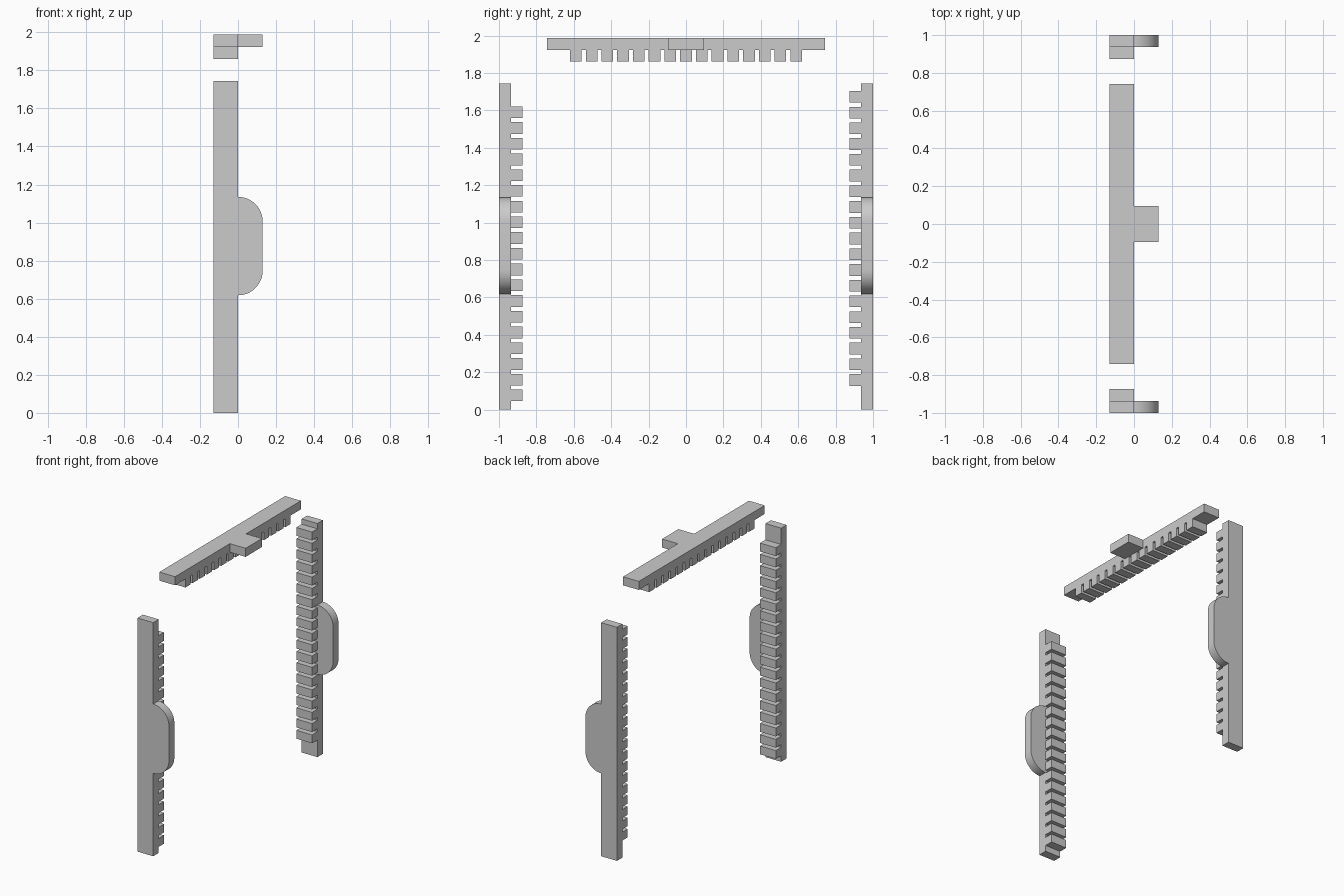
import bpy, bmesh, math

if "Cube" in bpy.data.objects:
    bpy.data.objects.remove(bpy.data.objects["Cube"])

W = 0.13                       # strip depth along x
PITCH, TOOTH = 0.0841, 0.0625  # tooth spacing and tooth length


def make(name, bm, smooth=False):
    bmesh.ops.recalc_face_normals(bm, faces=bm.faces)
    me = bpy.data.meshes.new(name)
    bm.to_mesh(me)
    bm.free()
    ob = bpy.data.objects.new(name, me)
    bpy.context.collection.objects.link(ob)
    if smooth:
        bpy.context.view_layer.objects.active = ob
        ob.select_set(True)
        bpy.ops.object.shade_smooth_by_angle(angle=math.radians(30))
        ob.select_set(False)
    return ob


def prism(name, points, offset, smooth=False):
    """Extrude a flat 3D outline along an offset vector."""
    bm = bmesh.new()
    face = bm.faces.new([bm.verts.new(p) for p in points])
    ext = bmesh.ops.extrude_face_region(bm, geom=[face])["geom"]
    bmesh.ops.translate(bm, vec=offset,
                        verts=[v for v in ext if isinstance(v, bmesh.types.BMVert)])
    return make(name, bm, smooth)


def comb(start, end, first, count):
    """Outline of a toothed strip: (along, height), back at 0, gum at 0.064, tips at 0.127."""
    pts = [(start, 0), (start, 0.064)]
    for i in range(count):
        a = first + i * PITCH
        pts += [(a, 0.064), (a, 0.127), (a + TOOTH, 0.127), (a + TOOTH, 0.064)]
    return pts + [(end, 0.064), (end, 0)]


# toothed side posts, teeth staggered by half a pitch, each with a rounded handle
for side, sy, first in (("front", -1, 0.045), ("back", 1, 0.127)):
    prism(side + "_toothed_post",
          [(-W, sy * (1 - h), a) for a, h in comb(0, 1.743, first, 19)], (W, 0, 0))
    arc = [i * math.pi / 24 for i in range(13)]
    outline = [(W * math.sin(t), 1.005 + W * math.cos(t)) for t in arc]
    outline += [(W * math.cos(t), 0.748 - W * math.sin(t)) for t in arc]
    prism(side + "_handle", [(x, sy, z) for x, z in outline],
          (0, -sy * 0.064, 0), smooth=True)

# toothed top rail with its square tab
prism("top_toothed_rail",
      [(-W, a, 1.987 - h) for a, h in comb(-0.742, 0.742, -0.62, 15)], (W, 0, 0))
prism("top_tab", [(0, -0.096, 1.923), (0, 0.096, 1.923),
                  (0, 0.096, 1.987), (0, -0.096, 1.987)], (W, 0, 0))
